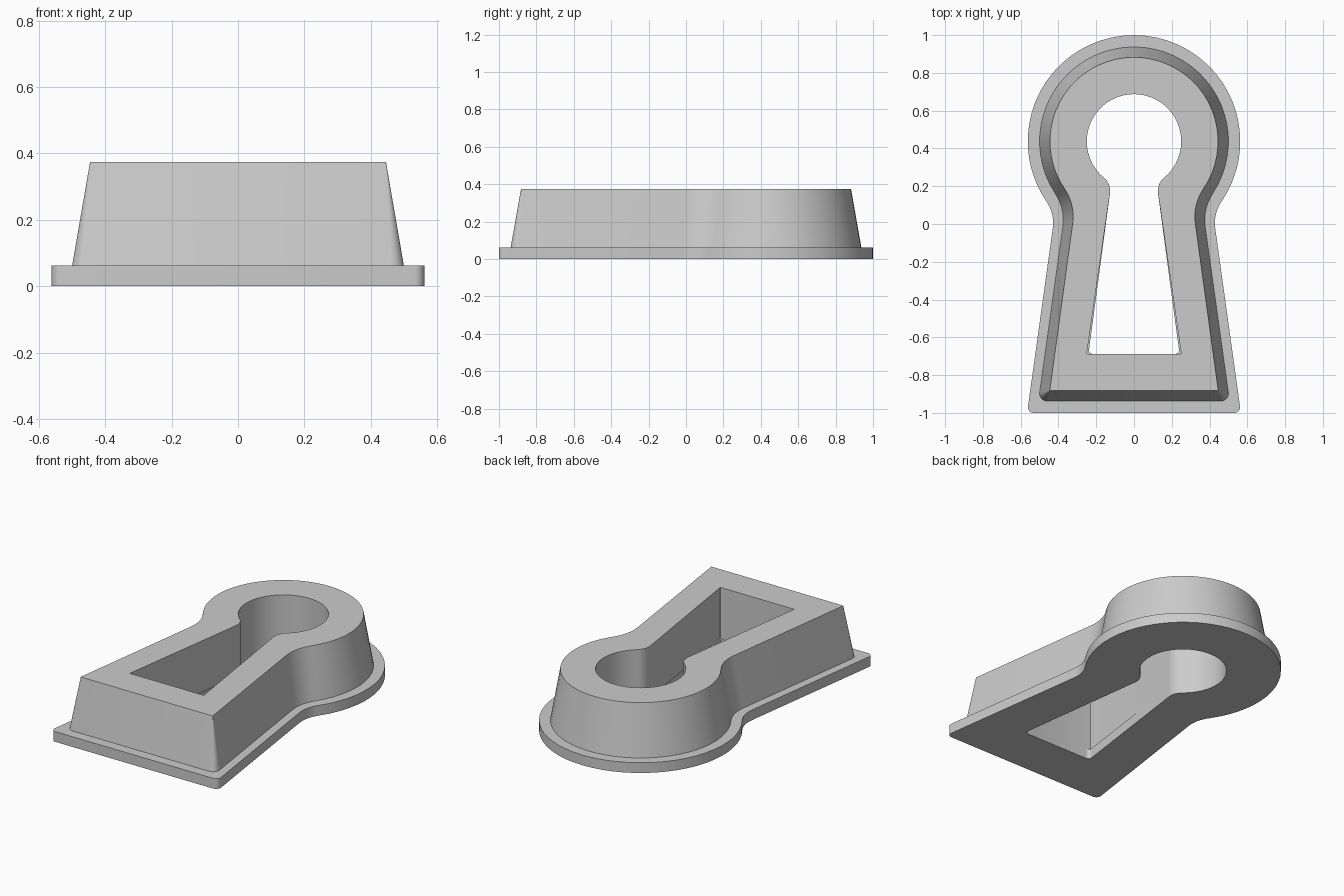
import bpy, bmesh
from math import atan2, cos, sin, pi, sqrt
from mathutils import Vector

cube = bpy.data.objects.get("Cube")
if cube:
    bpy.data.objects.remove(cube, do_unlink=True)

CENTRE = Vector((0, 0.4375))   # middle of the round head
FLANGE_Z, TOP_Z = 0.0625, 0.375


def arc(centre, radius, start, end, steps):
    angles = [start + (end - start) * i / steps for i in range(steps + 1)]
    return [centre + radius * Vector((cos(a), sin(a))) for a in angles]


def angle(v):
    return atan2(v.y, v.x)


def keyhole(head, waist, foot, bottom, fillet, corner):
    """Keyhole outline: round head, filleted neck, flared straight skirt."""
    start, end = Vector((waist, 0)), Vector((foot, bottom))
    along = (end - start).normalized()
    out = Vector((-along.y, along.x))
    # Neck fillet touching both the head circle and the skirt line
    rel = start + out * fillet - CENTRE
    b = rel.dot(along)
    t = -b + sqrt(b * b - rel.length_squared + (head + fillet) ** 2)
    neck = rel + CENTRE + along * t
    # Rounded foot corner
    foot_y = bottom + corner
    base = start - out * corner
    foot_c = base + along * ((foot_y - base.y) / along.y)
    half = arc(CENTRE, head, pi / 2, angle(neck - CENTRE), 20)
    half += arc(neck, fillet, angle(CENTRE - neck), angle(-out) % (2 * pi), 8)[1:]
    half += arc(foot_c, corner, angle(out), -pi / 2, 6)
    return half + [Vector((-p.x, p.y)) for p in reversed(half[1:])]


flange = keyhole(0.5625, 0.427, 0.566, -1.0, 0.20, 0.03)
wall_base = keyhole(0.50, 0.375, 0.506, -0.9375, 0.26, 0.04)
wall_top = keyhole(0.445, 0.325, 0.446, -0.882, 0.26, 0.002)
hole = keyhole(0.25, 0.151, 0.25, -0.6875, 0.09, 0.002)
flange_hole = keyhole(0.25, 0.149, 0.241, -0.6875, 0.09, 0.02)

# Closed cross-section, from the flange's outer foot round to the hole's foot
section = [(flange, 0), (flange, FLANGE_Z), (wall_base, FLANGE_Z),
           (wall_top, TOP_Z), (hole, TOP_Z), (hole, FLANGE_Z),
           (flange_hole, FLANGE_Z), (flange_hole, 0)]

bm = bmesh.new()
rings = [[bm.verts.new((p.x, p.y, z)) for p in outline] for outline, z in section]
for k, lower in enumerate(rings):
    upper = rings[(k + 1) % len(rings)]
    for i in range(len(lower)):
        j = (i + 1) % len(lower)
        bm.faces.new((lower[i], lower[j], upper[j], upper[i]))
bmesh.ops.remove_doubles(bm, verts=bm.verts, dist=0.0001)
bmesh.ops.recalc_face_normals(bm, faces=bm.faces)
mesh = bpy.data.meshes.new("keyhole_surround")
bm.to_mesh(mesh)
bm.free()

# Plain grey finish
grey = bpy.data.materials.new("plain_grey")
grey.use_nodes = True
colour = (0.6, 0.6, 0.6, 1)
grey.diffuse_color = colour
grey.node_tree.nodes["Principled BSDF"].inputs["Base Color"].default_value = colour
mesh.materials.append(grey)

surround = bpy.data.objects.new("keyhole_surround", mesh)
bpy.context.collection.objects.link(surround)
bpy.context.view_layer.objects.active = surround
surround.select_set(True)
bpy.ops.object.shade_smooth_by_angle(angle=pi / 6)
